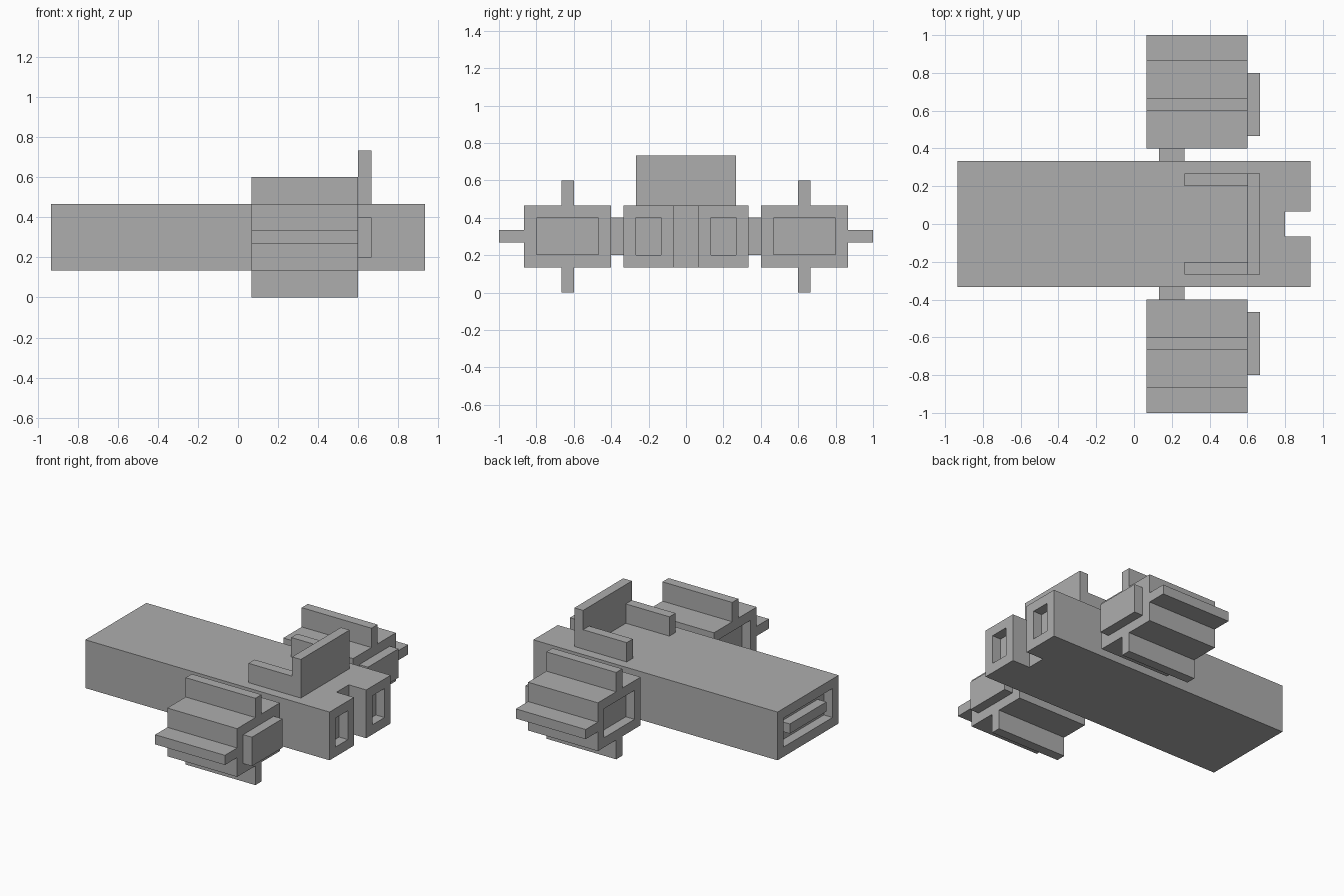
import bpy
import bmesh
from mathutils import Vector

default_cube = bpy.data.objects.get("Cube")
if default_cube:
    bpy.data.objects.remove(default_cube, do_unlink=True)

U = 1 / 15  # the whole model sits on this block grid

grey = bpy.data.materials.new("plain grey")
grey.use_nodes = True
grey.diffuse_color = (0.42, 0.42, 0.42, 1)
grey.node_tree.nodes["Principled BSDF"].inputs["Base Color"].default_value = grey.diffuse_color


def prism(name, outline, z0, z1, panels=()):
    """Upright prism; panels = (x of end face, x shift of its inset panel)."""
    bm = bmesh.new()
    base = bm.faces.new([bm.verts.new((x * U, y * U, z0 * U)) for x, y in outline])
    grown = bmesh.ops.extrude_face_region(bm, geom=[base], use_keep_orig=True)["geom"]
    top = [v for v in grown if isinstance(v, bmesh.types.BMVert)]
    bmesh.ops.translate(bm, verts=top, vec=(0, 0, (z1 - z0) * U))
    bmesh.ops.recalc_face_normals(bm, faces=bm.faces)
    bm.normal_update()
    for x, shift in panels:
        ends = [f for f in bm.faces if abs(f.normal.x) > 0.9
                and all(abs(v.co.x - x * U) < 1e-4 for v in f.verts)]
        bmesh.ops.inset_individual(bm, faces=ends, thickness=U, use_even_offset=True)
        moved = bmesh.ops.extrude_discrete_faces(bm, faces=ends)["faces"]
        for f in moved:
            bmesh.ops.translate(bm, verts=f.verts, vec=Vector((shift * U, 0, 0)))
    mesh = bpy.data.meshes.new(name)
    bm.to_mesh(mesh)
    bm.free()
    mesh.materials.append(grey)
    obj = bpy.data.objects.new(name, mesh)
    bpy.context.collection.objects.link(obj)
    return obj


def box(name, xs, ys, zs, panels=()):
    (x0, x1), (y0, y1) = xs, sorted(ys)
    return prism(name, [(x0, y0), (x1, y0), (x1, y1), (x0, y1)], *zs, panels)


# Main body: notched tail with two sockets, one wide socket in the nose
half = [(-14, 5), (14, 5), (14, 1), (12, 1)]
outline = half + [(x, -y) for x, y in reversed(half)]
prism("body", outline, 2, 7, panels=[(-14, 1), (14, -1)])
box("nose_bar", (-14, -13), (-3, 3), (4, 5))

# Seat on top of the body
box("seat_back", (9, 10), (-4, 4), (7, 11))

for side, label in ((1, "back"), (-1, "front")):
    def side_box(part, xs, ys, zs, panels=()):
        box(f"{label}_{part}", xs, [side * y for y in ys], zs, panels)

    side_box("armrest", (4, 9), (3, 4), (7, 9))
    # Side pod with socket and raised end plate, joined by a short strut
    side_box("strut", (2, 4), (5, 6), (3, 6))
    side_box("pod", (1, 9), (6, 13), (2, 7), panels=[(1, 1), (9, 1)])
    side_box("upper_fin", (1, 9), (9, 10), (7, 9))
    side_box("lower_fin", (1, 9), (9, 10), (0, 2))
    side_box("outer_fin", (1, 9), (13, 15), (4, 5))
